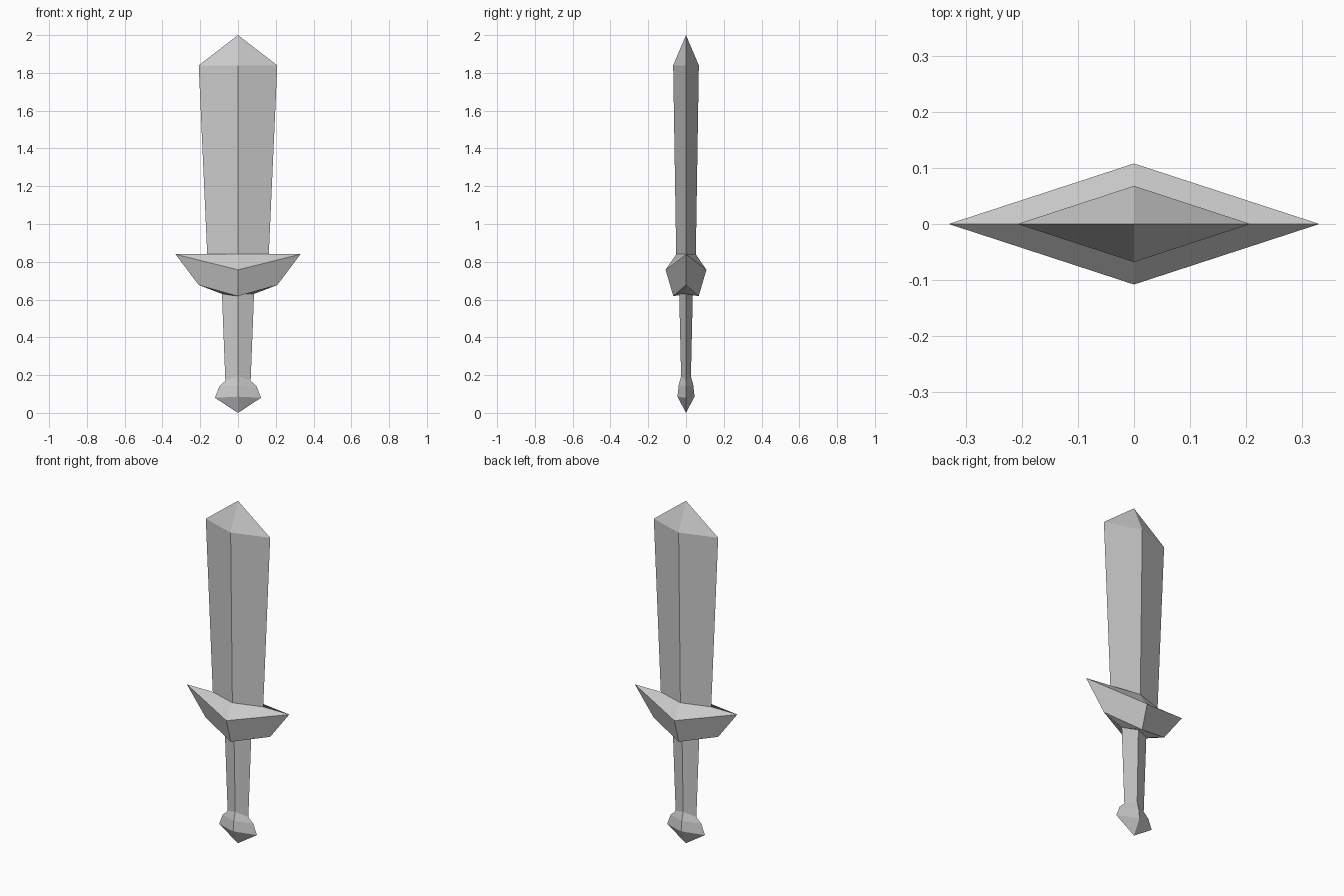
import bpy, bmesh

if "Cube" in bpy.data.objects:
    bpy.data.objects.remove(bpy.data.objects["Cube"])


def diamond_loft(name, rings):
    """Skin diamond rings (half width, half depth, z at sides, z at front/back), bottom to top.
    A ring of zero width becomes a point."""
    bm = bmesh.new()
    loops = []
    for w, d, zs, zc in rings:
        if w == 0:
            loops.append([bm.verts.new((0, 0, zs))] * 4)
        else:
            loops.append([bm.verts.new(p) for p in
                          ((w, 0, zs), (0, d, zc), (-w, 0, zs), (0, -d, zc))])
    for low, high in zip(loops, loops[1:]):
        for i in range(4):
            j = (i + 1) % 4
            corners = [low[i], low[j], high[j], high[i]]
            bm.faces.new(list(dict.fromkeys(corners)))
    bmesh.ops.recalc_face_normals(bm, faces=bm.faces)
    # Open shells: make sure the faces look outwards
    if sum(f.normal.dot(f.calc_center_median() * 1) - f.normal.z * f.calc_center_median().z
           for f in bm.faces) < 0:
        bmesh.ops.reverse_faces(bm, faces=bm.faces)
    mesh = bpy.data.meshes.new(name)
    bm.to_mesh(mesh)
    bm.free()
    obj = bpy.data.objects.new(name, mesh)
    bpy.context.collection.objects.link(obj)
    return obj


# Rings shared by neighbouring parts
grip_bottom = (0.067, 0.026, 0.17, 0.195)
grip_top = (0.085, 0.036, 0.63, 0.63)
blade_base = (0.163, 0.052, 0.84, 0.84)

# Pommel: pointed below, rounded above
diamond_loft("pommel", [(0, 0, 0, 0), (0.122, 0.045, 0.08, 0.086),
                        (0.099, 0.039, 0.14, 0.145), grip_bottom])

# Grip: widens towards the guard
diamond_loft("grip", [grip_bottom, grip_top])

# Guard: swept-up crossguard with pointed ends
diamond_loft("guard", [grip_top, (0.208, 0.067, 0.677, 0.618),
                       (0.331, 0.108, 0.84, 0.757), blade_base])

# Blade: flares upwards to a short point
diamond_loft("blade", [blade_base, (0.208, 0.068, 1.84, 1.84), (0, 0, 2, 2)])
